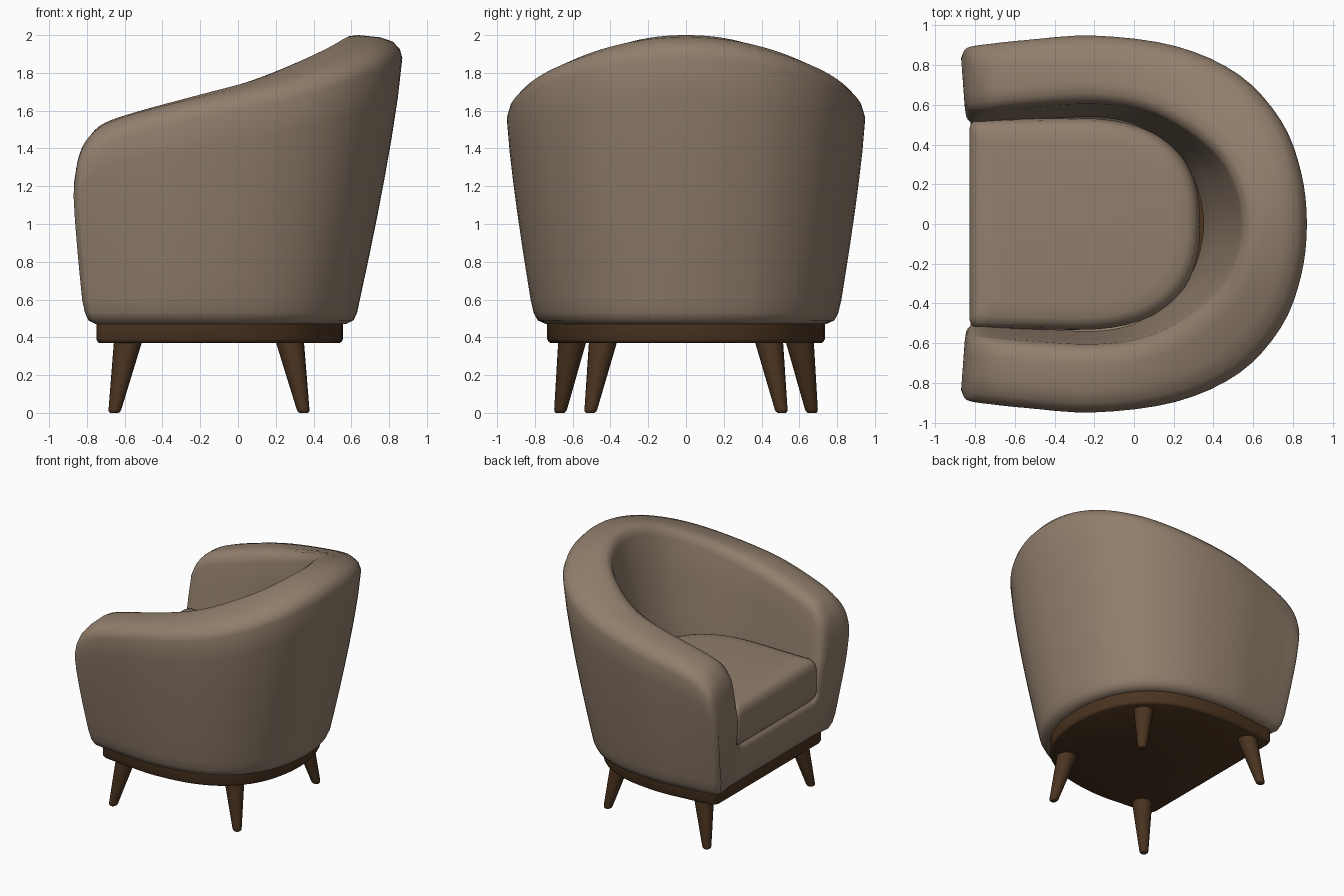
import bpy, bmesh, math
from mathutils import Vector

if "Cube" in bpy.data.objects:
    bpy.data.objects.remove(bpy.data.objects["Cube"])


def material(name, rgb):
    m = bpy.data.materials.new(name)
    m.diffuse_color = (*rgb, 1)
    m.use_nodes = True
    m.node_tree.nodes["Principled BSDF"].inputs["Base Color"].default_value = m.diffuse_color
    return m


FABRIC = material("taupe fabric", (0.285, 0.211, 0.152))
WOOD = material("dark walnut", (0.07, 0.034, 0.0145))


def loft(name, rings, mat, angle=45):
    """Skin closed rings of equal length and cap both ends."""
    bm = bmesh.new()
    vs = [[bm.verts.new(p) for p in r] for r in rings]
    n = len(rings[0])
    for a, b in zip(vs, vs[1:]):
        for i in range(n):
            j = (i + 1) % n
            bm.faces.new((a[i], a[j], b[j], b[i]))
    bm.faces.new(vs[0])
    bm.faces.new(vs[-1])
    bmesh.ops.recalc_face_normals(bm, faces=bm.faces)
    me = bpy.data.meshes.new(name)
    bm.to_mesh(me)
    bm.free()
    me.materials.append(mat)
    ob = bpy.data.objects.new(name, me)
    bpy.context.collection.objects.link(ob)
    bpy.ops.object.select_all(action='DESELECT')
    ob.select_set(True)
    bpy.context.view_layer.objects.active = ob
    bpy.ops.object.shade_smooth_by_angle(angle=math.radians(angle))
    return ob


def spline(pts, steps):
    """Catmull-Rom through tuples of any size."""
    out = []
    p = [pts[0]] + pts + [pts[-1]]
    for k in range(1, len(p) - 2):
        for s in range(steps):
            t = s / steps
            out.append(tuple(
                0.5 * (2 * b + (c - a) * t + (2 * a - 5 * b + 4 * c - d) * t * t
                       + (3 * b - a - 3 * c + d) * t ** 3)
                for a, b, c, d in zip(*p[k - 1:k + 3])))
    return out + [pts[-1]]


# U-shaped shell stations, back to arm front: outer x, y, inner x, y, crown z
half = [(.87, 0, .54, 0, 2.0), (.84, .265, .51, .17, 1.985), (.74, .52, .425, .33, 1.935),
        (.53, .75, .26, .47, 1.855), (.21, .895, .05, .57, 1.765), (-.2, .948, -.2, .605, 1.685),
        (-.55, .925, -.5, .59, 1.6), (-.72, .907, -.7, .572, 1.535),
        (-.81, .895, -.78, .563, 1.46), (-.85, .878, -.83, .575, 1.37),
        (-.87, .835, -.852, .605, 1.26)]
mirrored = [(a, -b, c, -d, z) for a, b, c, d, z in half[:0:-1]]
stations = spline(mirrored + half, 4)

# rolled top edge: position across the wall (0 inner, 1 outer), drop from crown
CROWN = [(1, -.12), (.96, -.075), (.85, -.035), (.65, -.012), (.3, 0), (.15, -.005),
         (.04, -.035), (0, -.08)]
# tucked-under bottom edge: height, scale about the middle
TUCK = [(.47, .90), (.49, .955), (.53, .98)]


def front_lean(z):
    """How far the arm fronts step back at a height."""
    return .045 * min(1, max(0, (1.14 - z) / .54)) ** 1.25


def shell_ring(st):
    ox, oy, ix, iy, zt = st
    bx, by = -.825 + (ox + .87) * .845, oy * .868      # outer point at z = 0.6
    ring = [(-.1 + (bx + .1) * s, by * s, z) for z, s in TUCK]
    # leaning outer wall
    for k in range(6):
        w = 1 - k / 6
        z = .6 + (zt - .72) * (1 - w)
        g = w ** 1.25
        ring.append((ox + (bx - ox) * g, oy + (by - oy) * g, z))
    for u, dz in CROWN:
        ring.append((ix + (ox - ix) * u, iy + (oy - iy) * u, zt + dz))
    # inner wall sloping in to the cushion
    jx, jy = ix - .19 * max(0, (ix + .2) / .74), iy * .89
    top = zt - .08
    for z in (top - (top - 1) * .33, top - (top - 1) * .67, 1.0, .8, .6):
        w = min(1, (top - z) / (top - 1))
        x = ix + (jx - ix) * w
        if ix < -.7:
            x = ix + front_lean(z)
        ring.append((x, iy + (jy - iy) * w, z))
    x = ring[-1][0]
    for z, s in TUCK[::-1]:
        ring.append((-.1 + (x + .1) * (s if ix < -.7 else 1), jy, z))
    return ring


loft("tub_shell", [shell_ring(s) for s in stations], FABRIC)


# front rail between the arms, its top edge curving up into them
def rail_ring(y):
    rise = .09 * max(0, (abs(y) - .44) / .1) ** 2
    fx = lambda z: -.852 + front_lean(z)
    pts = [(-.1 + (fx(.6) + .1) * s, z) for z, s in TUCK] + [(fx(.6), .6)]
    for dz, inset in ((.70, 0), (.755, .004), (.785, .016), (.805, .04), (.815, .075)):
        pts.append((fx(dz + rise) + inset, dz + rise))
    pts += [(.12, .815), (.12, .47)]
    return [(x, y, z) for x, z in pts]


loft("front_rail", [rail_ring(.548 * k / 20) for k in range(-20, 21)], FABRIC)


def d_outline(front, back, width, corner, n=14):
    """D-shaped plan: straight rounded front, superellipse back."""
    start = front + (back - front) * .45
    h = [(start + (back - start) * math.sin(a) ** .8, width * math.cos(a) ** .8)
         for a in (math.pi / 2 * (1 - i / n) for i in range(n + 1))]
    h[0] = (back, 0)
    for i in range(6):
        a = math.pi / 2 * i / 5
        h.append((front + corner * (1 - math.sin(a)),
                  width * .985 - corner * (1 - math.cos(a))))
    return h + [(x, -y) for x, y in h[:0:-1]]


# loose cushion with soft edges: height, inset
cushion_levels = [(.79, .06), (.80, .03), (.83, .008), (.87, 0), (1.05, 0), (1.09, .008),
                  (1.12, .028), (1.135, .06), (1.143, .13)]
loft("seat_cushion", [[(x, y, z) for x, y in
                       d_outline(-.828 + i, .332 - i, .533 - i, .05)]
                      for z, i in cushion_levels], FABRIC)

# wooden plinth following the shell plan
plan = [(-.75 + (s[0] + .87) * .75, s[1] * .775) for s in stations]
loft("wooden_plinth", [[(-.1 + (x + .1) * k, y * k, z) for x, y in plan]
                       for z, k in ((.37, .975), (.376, .99), (.39, 1), (.5, 1))], WOOD)


# splayed tapered legs
def leg(name, top, foot):
    a, b = Vector((*foot, 0)), Vector((*top, .39))
    rings = []
    for t, r in ((0, .022), (.02, .031), (.05, .034), (1, .076)):
        c = a.lerp(b, t)
        rings.append([(c.x + r * math.cos(q), c.y + r * math.sin(q), c.z)
                      for q in (math.tau * i / 20 for i in range(20))])
    loft(name, rings, WOOD)


for side, s in (("left", 1), ("right", -1)):
    leg("front_leg_" + side, (-.58, .6 * s), (-.655, .667 * s))
    leg("back_leg_" + side, (.272, .437 * s), (.348, .507 * s))
